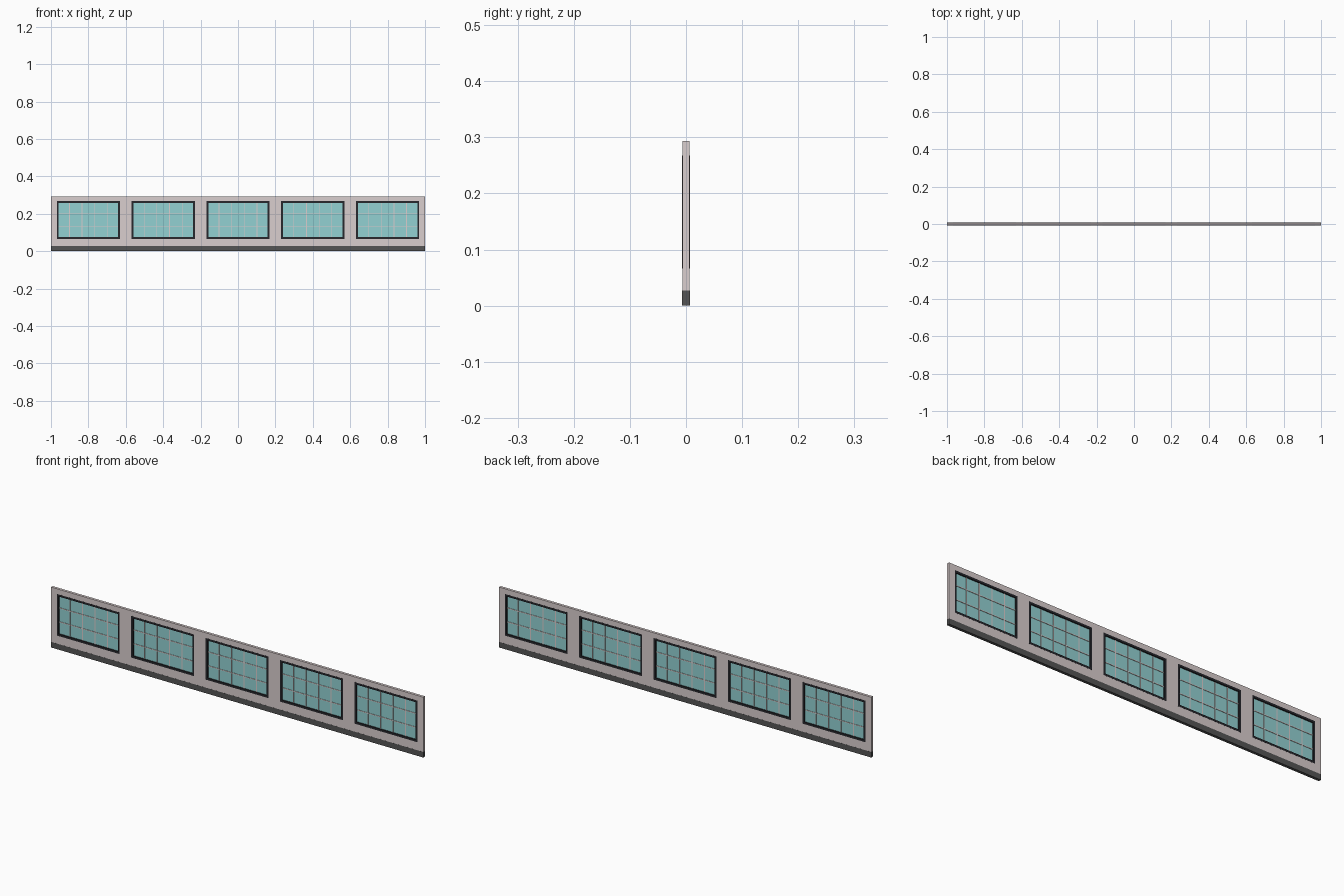
import bpy, bmesh

if "Cube" in bpy.data.objects:
    bpy.data.objects.remove(bpy.data.objects["Cube"])

def material(name, rgb):
    m = bpy.data.materials.new(name)
    m.diffuse_color = (*rgb, 1)
    m.use_nodes = True
    m.node_tree.nodes["Principled BSDF"].inputs["Base Color"].default_value = m.diffuse_color
    return m

WALL = material("plaster", (0.70, 0.62, 0.62))
DARK = material("dark_frame", (0.02, 0.02, 0.025))
BASE = material("plinth", (0.09, 0.09, 0.09))
GLASS = material("glass", (0.29, 0.64, 0.65))

def boxes(name, spans, depth, mat):
    """One object made of boxes (x0, x1, z0, z1), centred on y = 0."""
    bm = bmesh.new()
    for x0, x1, z0, z1 in spans:
        geo = bmesh.ops.create_cube(bm, size=1)
        for v in geo["verts"]:
            v.co = ((x0 + x1) / 2 + v.co.x * (x1 - x0), v.co.y * depth,
                    (z0 + z1) / 2 + v.co.z * (z1 - z0))
    me = bpy.data.meshes.new(name)
    bm.to_mesh(me)
    bm.free()
    me.materials.append(mat)
    ob = bpy.data.objects.new(name, me)
    bpy.context.collection.objects.link(ob)
    return ob

TOP, PLINTH = 0.293, 0.027
Z0, Z1, HALF, RIM = 0.066, 0.268, 0.169, 0.010
centres = [-0.8, -0.4, 0, 0.4, 0.8]

# Plinth along the foot of the wall
boxes("plinth", [(-1, 1, 0, PLINTH)], 0.0134, BASE)

# Wall: sill band, lintel band and piers between the openings
edges = [-1] + [c + s * HALF for c in centres for s in (-1, 1)] + [1]
piers = [(edges[i], edges[i + 1], Z0, Z1) for i in range(0, len(edges), 2)]
boxes("wall", [(-1, 1, PLINTH, Z0), (-1, 1, Z1, TOP)] + piers, 0.0128, WALL)

for i, c in enumerate(centres):
    a, b = c - HALF, c + HALF
    ia, ib, iz0, iz1 = a + RIM, b - RIM, Z0 + RIM, Z1 - RIM
    # Dark surround lining the opening
    boxes(f"window_frame_{i}", [(a, ia, Z0, Z1), (ib, b, Z0, Z1),
                                (ia, ib, Z0, iz0), (ia, ib, iz1, Z1)], 0.0134, DARK)
    # Recessed pane
    boxes(f"glass_{i}", [(ia, ib, iz0, iz1)], 0.002, GLASS)
    # Glazing bars: five columns by three rows
    w, h, t = (b - a) / 5, (Z1 - Z0) / 3, 0.002
    bars = [(a + k * w - t, a + k * w + t, iz0, iz1) for k in range(1, 5)]
    bars += [(ia, ib, Z0 + k * h - t, Z0 + k * h + t) for k in (1, 2)]
    boxes(f"glazing_bars_{i}", bars, 0.006, WALL)
